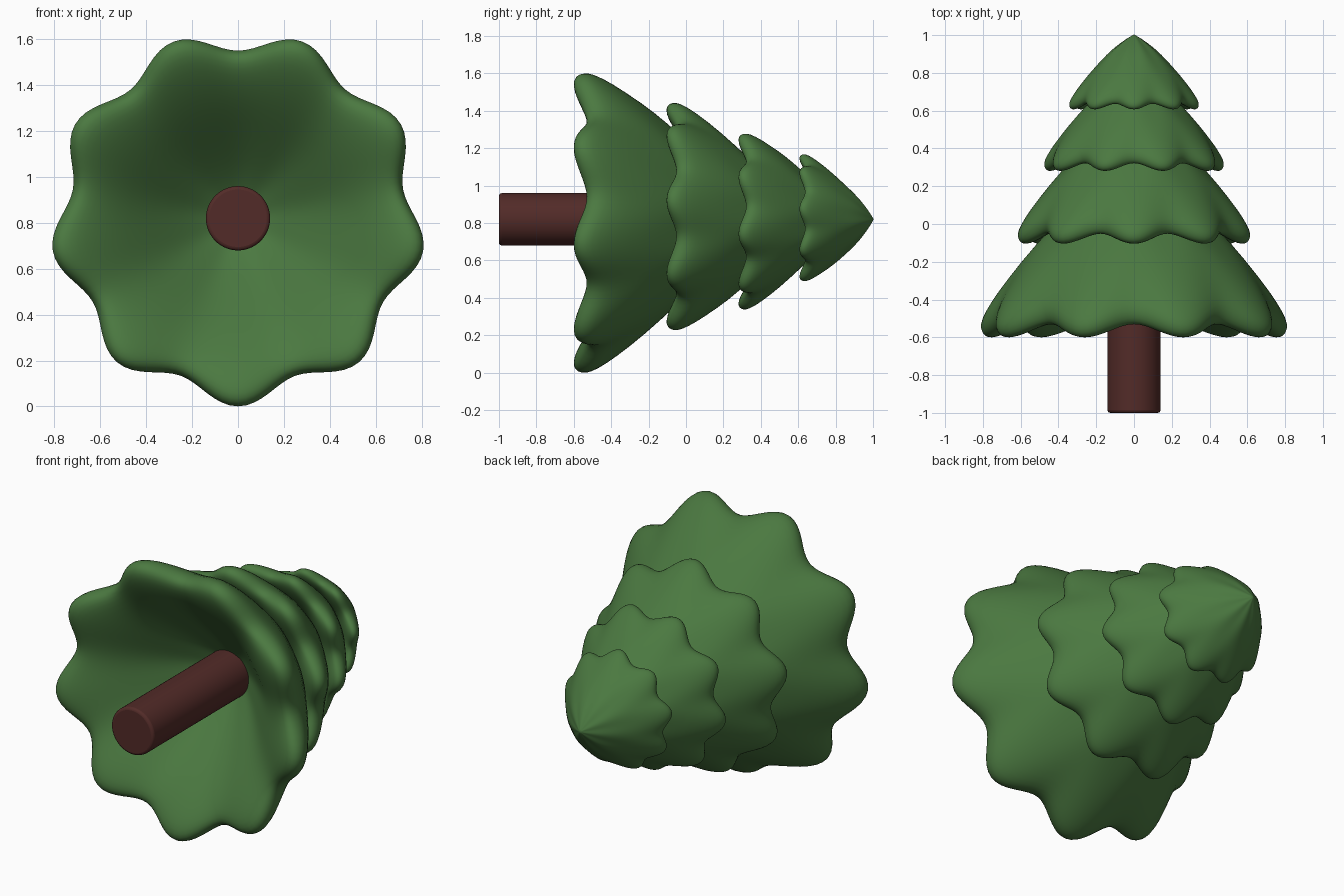
import bpy, bmesh, math

if "Cube" in bpy.data.objects:
    bpy.data.objects.remove(bpy.data.objects["Cube"])

AXIS_Z = 0.82
LOBES, SEGS = 9, 72


def material(name, color):
    m = bpy.data.materials.new(name)
    m.diffuse_color = (*color, 1)
    m.use_nodes = True
    m.node_tree.nodes["Principled BSDF"].inputs["Base Color"].default_value = m.diffuse_color
    return m


green = material("needle_green", (0.07, 0.19, 0.052))
brown = material("bark_brown", (0.085, 0.024, 0.021))

# Skirt profile (radius, height above rim), in units of the rim radius:
# outside from the tip down, round the lip, then up the bell-shaped underside
OUTSIDE = [(0.05, 1.105), (0.14, 1.045), (0.29, 0.93), (0.43, 0.80), (0.57, 0.65),
           (0.75, 0.455), (0.90, 0.265), (0.975, 0.15), (1.006, 0.075), (0.995, 0.02)]
INSIDE = [(0.96, -0.008), (0.90, -0.004), (0.82, 0.033), (0.72, 0.10), (0.60, 0.20),
          (0.45, 0.35), (0.30, 0.50), (0.17, 0.61), (0.06, 0.67)]
TIP, HOLLOW = 1.132, 0.69


def skirt(name, rim_y, radius, phase):
    """One fluted, hollow tier whose lobes fade out toward the axis."""
    bm = bmesh.new()
    rings = []
    for k, (r, h) in enumerate(OUTSIDE + INSIDE):
        w = r ** (1.4 if k < len(OUTSIDE) else 2.0)
        ring = []
        for i in range(SEGS):
            a = 2 * math.pi * i / SEGS
            valley = w * (1 - math.cos(LOBES * (a - phase))) / 2
            rr = radius * r * (1 - 0.12 * valley)
            y = rim_y + radius * (h + 0.108 * valley)
            ring.append(bm.verts.new((rr * math.cos(a), y, AXIS_Z + rr * math.sin(a))))
        rings.append(ring)
    tip = bm.verts.new((0, rim_y + TIP * radius, AXIS_Z))
    hollow = bm.verts.new((0, rim_y + HOLLOW * radius, AXIS_Z))
    for i in range(SEGS):
        j = (i + 1) % SEGS
        bm.faces.new((tip, rings[0][i], rings[0][j]))
        bm.faces.new((hollow, rings[-1][j], rings[-1][i]))
        for p, q in zip(rings, rings[1:]):
            bm.faces.new((p[i], q[i], q[j], p[j]))
    bmesh.ops.recalc_face_normals(bm, faces=bm.faces)
    for f in bm.faces:
        f.smooth = True
    me = bpy.data.meshes.new(name)
    bm.to_mesh(me)
    bm.free()
    me.materials.append(green)
    ob = bpy.data.objects.new(name, me)
    bpy.context.collection.objects.link(ob)
    sub = ob.modifiers.new("smooth", 'SUBSURF')
    sub.levels = sub.render_levels = 1


# Four tiers, lobes alternating between bottom and top
down, up = -math.pi / 2, math.pi / 2
skirt("branches_bottom", -0.60, 0.826, down)
skirt("branches_lower", -0.104, 0.627, up)
skirt("branches_upper", 0.281, 0.485, down)
skirt("branches_top", 0.607, 0.350, up)

# Trunk running into the hollow of the lowest tier
bpy.ops.mesh.primitive_cylinder_add(vertices=64, radius=0.14, depth=1.05,
                                    location=(0, -0.475, AXIS_Z),
                                    rotation=(math.pi / 2, 0, 0))
trunk = bpy.context.object
trunk.name = "trunk"
trunk.data.materials.append(brown)
bev = trunk.modifiers.new("round_end", 'BEVEL')
bev.width, bev.segments, bev.limit_method = 0.015, 3, 'ANGLE'
bpy.ops.object.shade_smooth_by_angle(angle=math.radians(40))
